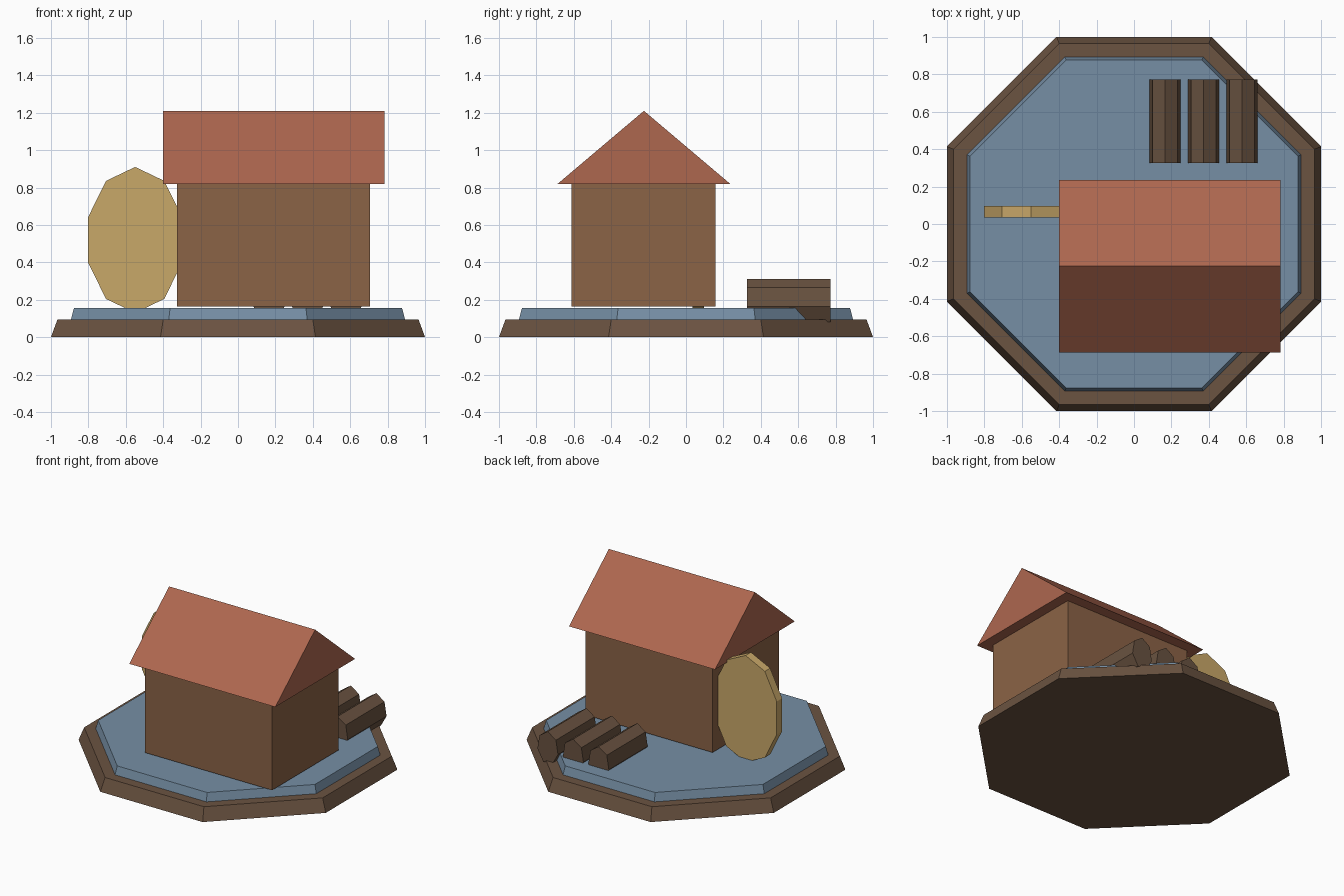
import bpy
import bmesh
import math

default = bpy.data.objects.get("Cube")
if default:
    bpy.data.objects.remove(default, do_unlink=True)


def material(name, hex_code):
    """Flat colour from an sRGB hex string, stored as linear values."""
    srgb = [int(hex_code[i:i + 2], 16) / 255 for i in (0, 2, 4)]
    rgba = [((c + 0.055) / 1.055) ** 2.4 for c in srgb] + [1.0]
    mat = bpy.data.materials.new(name)
    mat.use_nodes = True
    mat.diffuse_color = rgba
    bsdf = next(n for n in mat.node_tree.nodes if n.type == 'BSDF_PRINCIPLED')
    bsdf.inputs["Base Color"].default_value = rgba
    bsdf.inputs["Roughness"].default_value = 0.9
    return mat


earth = material("earth brown", "6B5341")
water = material("water blue", "768FA5")
timber = material("timber brown", "8B6346")
tile = material("roof red", "AE674F")
straw = material("pale wood", "C9A869")
bark = material("bark brown", "695240")


def loft(name, ring_a, ring_b, mat):
    """Closed solid between two matching rings of 3D points."""
    bm = bmesh.new()
    a = [bm.verts.new(p) for p in ring_a]
    b = [bm.verts.new(p) for p in ring_b]
    bm.faces.new(a)
    bm.faces.new(b)
    n = len(a)
    for i in range(n):
        j = (i + 1) % n
        bm.faces.new((a[i], a[j], b[j], b[i]))
    bmesh.ops.recalc_face_normals(bm, faces=bm.faces)
    mesh = bpy.data.meshes.new(name)
    bm.to_mesh(mesh)
    bm.free()
    mesh.materials.append(mat)
    obj = bpy.data.objects.new(name, mesh)
    bpy.context.collection.objects.link(obj)
    return obj


def polygon(sides, ru, rv, turn=0.0):
    """Regular polygon, first corner on +v, stretched to radii ru and rv."""
    angles = [turn + math.tau * i / sides for i in range(sides)]
    return [(ru * math.sin(t), rv * math.cos(t)) for t in angles]


def octagon_slab(name, apothem_low, apothem_high, z_low, z_high, mat):
    def ring(apothem, z):
        r = apothem / math.cos(math.pi / 8)
        return [(x, y, z) for x, y in polygon(8, r, r, math.pi / 8)]
    loft(name, ring(apothem_low, z_low), ring(apothem_high, z_high), mat)


def extrude_x(name, profile, x0, x1, mat):
    loft(name, [(x0, y, z) for y, z in profile],
         [(x1, y, z) for y, z in profile], mat)


def extrude_y(name, profile, cx, cz, y0, y1, mat):
    loft(name, [(cx + u, y0, cz + v) for u, v in profile],
         [(cx + u, y1, cz + v) for u, v in profile], mat)


# Ground and pond slabs
octagon_slab("ground_base", 1.0, 0.965, 0.0, 0.095, earth)
octagon_slab("pond", 0.893, 0.877, 0.095, 0.156, water)

# Mill house
walls = [(-0.613, 0.163), (0.157, 0.163), (0.157, 0.82), (-0.613, 0.82)]
extrude_x("house_walls", walls, -0.325, 0.705, timber)

# Gable roof
gable = [(-0.686, 0.82), (0.236, 0.82), (-0.225, 1.21)]
extrude_x("roof", gable, -0.4, 0.782, tile)

# Wheel beside the house
extrude_y("mill_wheel", polygon(10, 0.265, 0.39), -0.55, 0.52, 0.035, 0.097, straw)

# Log pile behind the house
for i in range(3):
    extrude_y(f"log_{i + 1}", polygon(7, 0.085, 0.12), 0.166 + 0.206 * i, 0.19,
              0.325, 0.773, bark)
